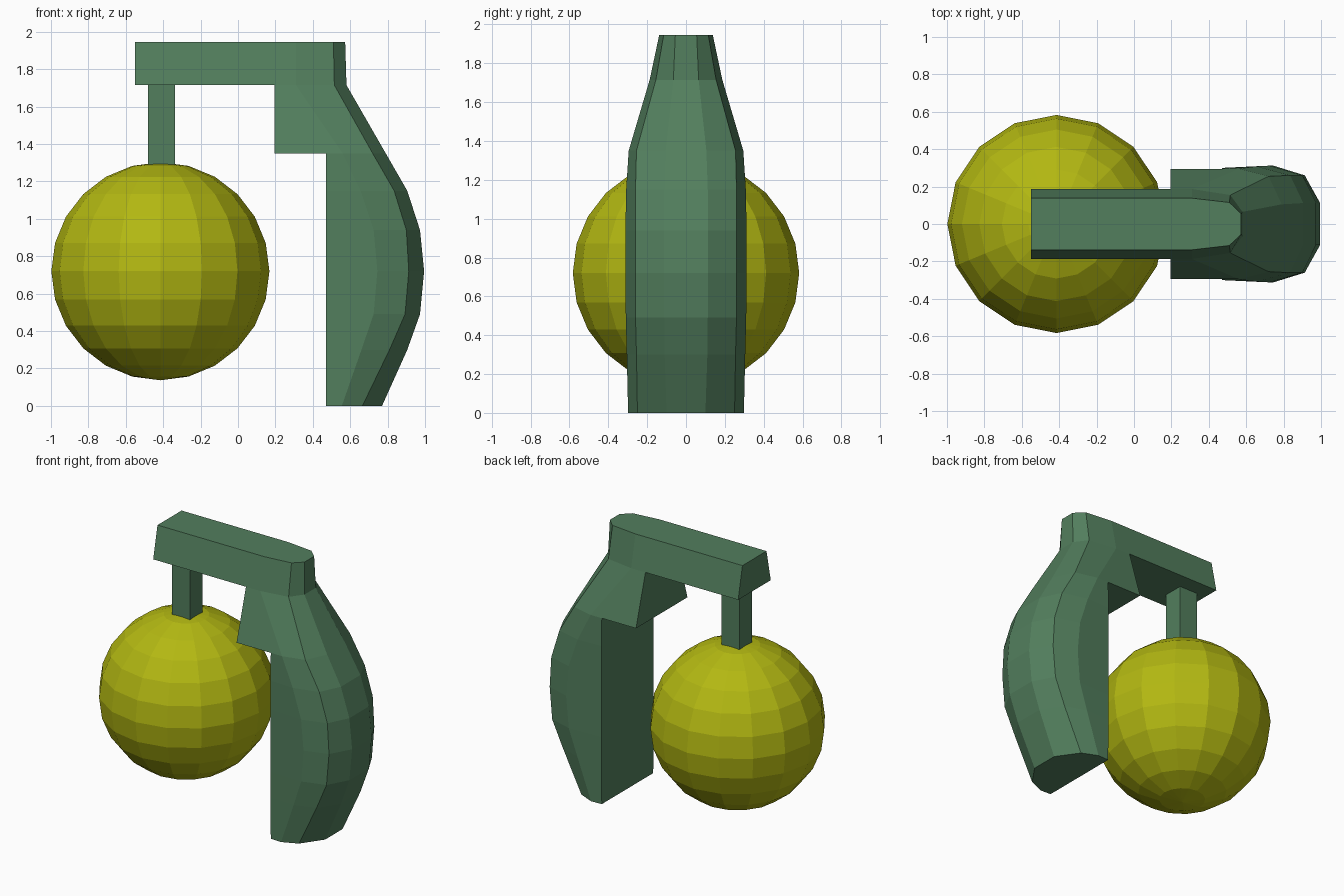
import bpy, bmesh

if "Cube" in bpy.data.objects:
    bpy.data.objects.remove(bpy.data.objects["Cube"])


def material(name, color):
    m = bpy.data.materials.new(name)
    m.diffuse_color = (*color, 1)
    m.use_nodes = True
    m.node_tree.nodes["Principled BSDF"].inputs["Base Color"].default_value = m.diffuse_color
    return m


def add_object(name, bm, mat):
    bmesh.ops.recalc_face_normals(bm, faces=bm.faces)
    me = bpy.data.meshes.new(name)
    bm.to_mesh(me)
    bm.free()
    me.materials.append(mat)
    ob = bpy.data.objects.new(name, me)
    bpy.context.collection.objects.link(ob)
    return ob


green = material("green", (0.085, 0.21, 0.11))
yellow = material("yellow", (0.45, 0.48, 0.006))

# Lever and grip: lofted half sections mirrored in y
# z, then (x, y) of back edge, side, corner and nose
sections = [
    (0.00, (0.47, 0.295), (0.555, 0.298), (0.665, 0.25), (0.77, 0.10)),
    (0.30, (0.47, 0.30), (0.66, 0.305), (0.81, 0.255), (0.905, 0.11)),
    (0.49, (0.47, 0.30), (0.725, 0.31), (0.893, 0.26), (0.973, 0.112)),
    (0.72, (0.47, 0.30), (0.745, 0.312), (0.913, 0.26), (0.995, 0.112)),
    (0.94, (0.47, 0.30), (0.725, 0.312), (0.90, 0.26), (0.973, 0.112)),
    (1.15, (0.47, 0.30), (0.655, 0.308), (0.835, 0.26), (0.905, 0.112)),
    (1.35, (0.47, 0.295), (0.56, 0.295), (0.72, 0.255), (0.79, 0.105)),
    # step out to the block under the arm
    (1.35, (0.195, 0.295), (0.56, 0.295), (0.72, 0.255), (0.79, 0.105)),
    (1.715, (0.195, 0.187), (0.31, 0.187), (0.515, 0.155), (0.58, 0.065)),
    # step out to the full arm
    (1.715, (-0.55, 0.187), (0.31, 0.187), (0.515, 0.155), (0.58, 0.065)),
    (1.945, (-0.55, 0.138), (0.31, 0.138), (0.51, 0.115), (0.573, 0.055)),
]
bm = bmesh.new()
rings = []
for z, *half in sections:
    loop = [(x, -y, z) for x, y in half] + [(x, y, z) for x, y in reversed(half)]
    rings.append([bm.verts.new(p) for p in loop])
for a, b in zip(rings, rings[1:]):
    for i in range(len(a)):
        j = (i + 1) % len(a)
        bm.faces.new((a[i], a[j], b[j], b[i]))
bm.faces.new(rings[0][::-1])
bm.faces.new(rings[-1])
bmesh.ops.remove_doubles(bm, verts=bm.verts, dist=0.0005)
add_object("lever_grip", bm, green)

# Post linking the arm to the ball
bm = bmesh.new()
bmesh.ops.create_cube(bm, size=1)
bmesh.ops.scale(bm, vec=(0.145, 0.145, 0.47), verts=bm.verts)
post = add_object("hanging_post", bm, green)
post.location = (-0.408, 0, 1.49)

# Faceted ball
bm = bmesh.new()
bmesh.ops.create_uvsphere(bm, u_segments=16, v_segments=12, radius=0.583)
ball = add_object("ball", bm, yellow)
ball.location = (-0.415, 0, 0.72)
